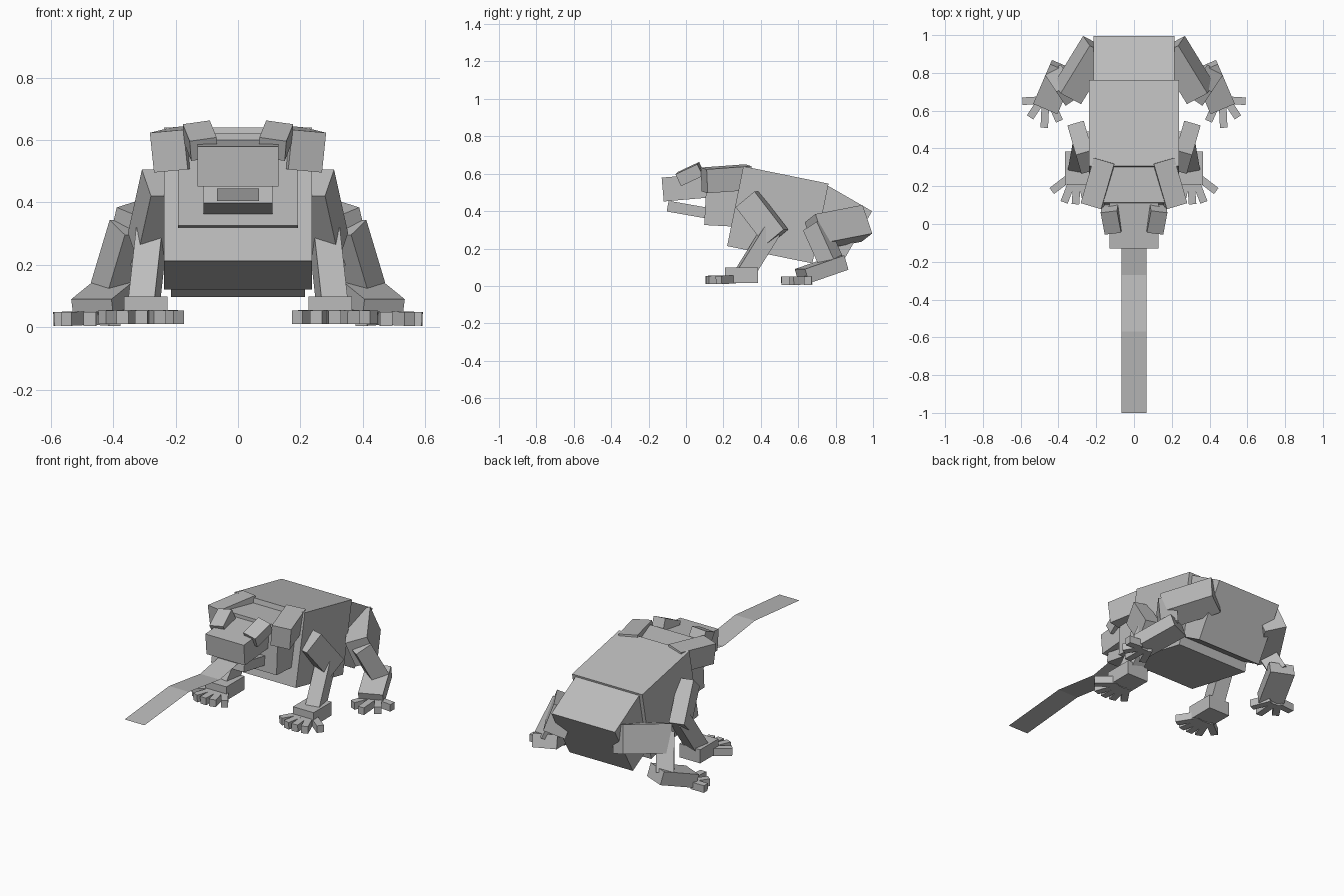
import bpy
from math import radians
from mathutils import Vector, Euler, Matrix

if "Cube" in bpy.data.objects:
    bpy.data.objects.remove(bpy.data.objects["Cube"])

skin = bpy.data.materials.new("grey skin")
skin.use_nodes = True
GREY = (0.5, 0.5, 0.5, 1)
skin.diffuse_color = GREY
skin.node_tree.nodes["Principled BSDF"].inputs["Base Color"].default_value = GREY


def block(name, matrix, size):
    bpy.ops.mesh.primitive_cube_add(size=1)
    ob = bpy.context.object
    ob.name = name
    ob.data.transform(matrix @ Matrix.Diagonal((*size, 1)))
    ob.data.materials.append(skin)
    return ob


def box(name, loc, size, pitch=0, roll=0, yaw=0):
    rot = Euler((radians(pitch), radians(roll), radians(yaw))).to_matrix().to_4x4()
    return block(name, Matrix.Translation(loc) @ rot, size)


def limb(name, a, b, width, depth):
    """Box whose length runs from a to b."""
    a, b = Vector(a), Vector(b)
    rot = (b - a).to_track_quat('Y', 'Z').to_matrix().to_4x4()
    return block(name, Matrix.Translation((a + b) / 2) @ rot, (width, (b - a).length, depth))


# Trunk and head
box("body", (0, 0.491, 0.38), (0.475, 0.465, 0.435), pitch=-11.5)
box("rump", (0, 0.786, 0.318), (0.43, 0.28, 0.35), pitch=-30)
box("head", (0, 0.215, 0.467), (0.385, 0.22, 0.295), pitch=-3)
box("snout", (0, 0.0, 0.526), (0.26, 0.25, 0.128), pitch=5)
box("jaw", (0, 0.03, 0.404), (0.22, 0.26, 0.058), pitch=-10)

# Tongue: a thin bent ribbon
path = [(-0.05, 0.445), (-0.27, 0.405), (-0.57, 0.445), (-1.0, 0.405)]
verts = [(x, y, z) for y, z in path for x in (-0.067, 0.067)]
faces = [(2 * i, 2 * i + 2, 2 * i + 3, 2 * i + 1) for i in range(len(path) - 1)]
mesh = bpy.data.meshes.new("tongue")
mesh.from_pydata(verts, [], faces)
mesh.materials.append(skin)
bpy.context.collection.objects.link(bpy.data.objects.new("tongue", mesh))

# Toe tips for each foot
FRONT_TIPS = [(0.435, 0.175), (0.37, 0.115), (0.31, 0.105), (0.25, 0.11), (0.19, 0.14)]
BACK_TIPS = [(0.59, 0.65), (0.55, 0.565), (0.475, 0.51), (0.395, 0.545)]


def toes(name, s, root, tips, z):
    for i, (x, y) in enumerate(tips):
        rx = root[0] + (x - root[0]) * 0.3
        limb(f"{name}_{i + 1}", (s * rx, root[1], z), (s * x, y, z - 0.003), 0.04, 0.044)


for s, side in ((1, "left"), (-1, "right")):
    # Face
    box(f"{side}_cheek", (s * 0.187, 0.217, 0.573), (0.113, 0.25, 0.128), 4, s * 5, s * 16.5)
    box(f"{side}_eye", (s * 0.12, 0.022, 0.598), (0.088, 0.13, 0.07), 25, s * 8, s * -7)

    # Front leg
    limb(f"{side}_upper_arm", (s * 0.25, 0.328, 0.463), (s * 0.295, 0.484, 0.26), 0.09, 0.134)
    limb(f"{side}_forearm", (s * 0.277, 0.455, 0.295), (s * 0.302, 0.315, 0.07), 0.085, 0.095)
    box(f"{side}_front_foot", (s * 0.295, 0.297, 0.058), (0.14, 0.175, 0.083))
    toes(f"{side}_front_toe", s, (0.295, 0.25), FRONT_TIPS, 0.035)

    # Hind leg
    box(f"{side}_thigh", (s * 0.275, 0.815, 0.31), (0.13, 0.3, 0.165), 10, s * -20, s * 28)
    limb(f"{side}_shin", (s * 0.345, 0.69, 0.32), (s * 0.405, 0.78, 0.12), 0.1, 0.1)
    limb(f"{side}_hind_foot", (s * 0.375, 0.83, 0.125), (s * 0.465, 0.62, 0.052), 0.14, 0.08)
    toes(f"{side}_hind_toe", s, (0.465, 0.655), BACK_TIPS, 0.03)
